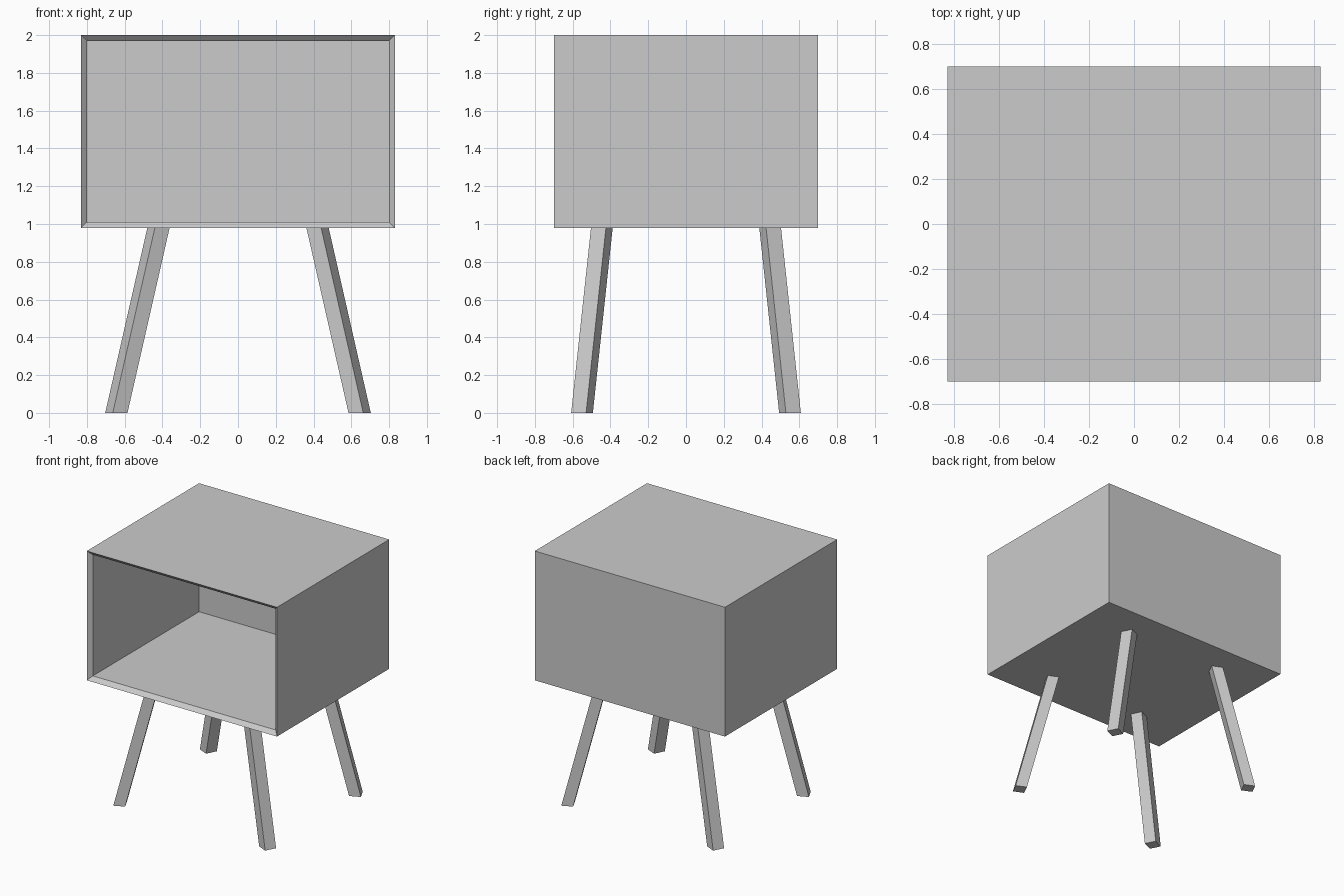
import bpy
import bmesh
from mathutils import Vector

cube = bpy.data.objects.get("Cube")
if cube:
    bpy.data.objects.remove(cube, do_unlink=True)

WIDTH, DEPTH, BOTTOM, TOP = 1.66, 1.40, 0.98, 2.0
WALL = 0.045

grey = bpy.data.materials.new("light_grey")
grey.use_nodes = True
colour = (0.6, 0.6, 0.6, 1)
grey.diffuse_color = colour
grey.node_tree.nodes["Principled BSDF"].inputs["Base Color"].default_value = colour


def add_object(name, bm):
    bmesh.ops.recalc_face_normals(bm, faces=bm.faces)
    mesh = bpy.data.meshes.new(name)
    bm.to_mesh(mesh)
    bm.free()
    mesh.materials.append(grey)
    obj = bpy.data.objects.new(name, mesh)
    bpy.context.collection.objects.link(obj)
    return obj


# Cabinet: box with a chamfered front opening and a hollow interior
bm = bmesh.new()
bmesh.ops.create_cube(bm, size=1)
bmesh.ops.scale(bm, vec=(WIDTH, DEPTH, TOP - BOTTOM), verts=bm.verts)
bmesh.ops.translate(bm, vec=(0, 0, (TOP + BOTTOM) / 2), verts=bm.verts)
front = min(bm.faces, key=lambda f: f.calc_center_median().y)
bmesh.ops.inset_individual(bm, faces=[front], thickness=WALL)
bmesh.ops.translate(bm, vec=(0, 0.03, 0), verts=front.verts)
front_y = front.verts[0].co.y
back = bmesh.ops.extrude_discrete_faces(bm, faces=[front])["faces"][0]
bmesh.ops.translate(bm, vec=(0, DEPTH / 2 - WALL - front_y, 0), verts=back.verts)
add_object("cabinet", bm)

# Legs: splayed square bars, turned in plan and mirrored to each corner
FOOT = [(0.663, -0.608), (0.703, -0.529), (0.624, -0.493), (0.585, -0.572)]
SPLAY = Vector((-0.223, 0.105, BOTTOM))


def leg(name, sx, sy):
    bm = bmesh.new()
    foot = bm.faces.new([bm.verts.new((x, y, 0)) for x, y in FOOT])
    ext = bmesh.ops.extrude_face_region(bm, geom=[foot], use_keep_orig=True)
    top = [g for g in ext["geom"] if isinstance(g, bmesh.types.BMVert)]
    bmesh.ops.translate(bm, vec=SPLAY, verts=top)
    bmesh.ops.scale(bm, vec=(sx, sy, 1), verts=bm.verts)
    add_object(name, bm)


for side, sx in (("left", 1), ("right", -1)):
    for end, sy in (("front", 1), ("back", -1)):
        leg(f"{end}_{side}_leg", sx, sy)
